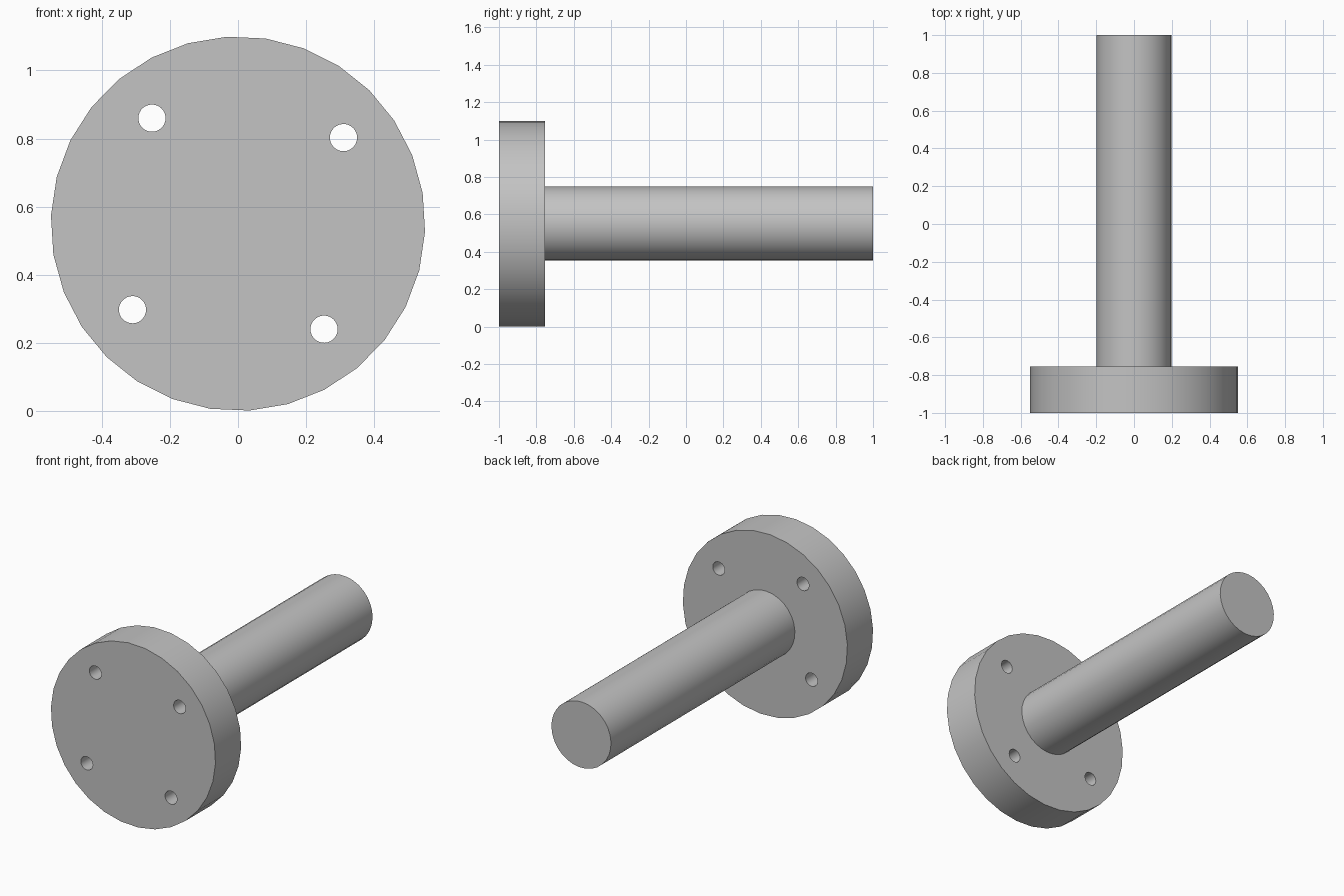
import bpy
from math import radians, cos, sin

default = bpy.data.objects.get("Cube")
if default:
    bpy.data.objects.remove(default, do_unlink=True)

AXIS_Z = 0.55
FRONT, SHOULDER, BACK = -1.0, -0.755, 1.0

grey = bpy.data.materials.new("plain_grey")
grey.use_nodes = True
grey.diffuse_color = (0.55, 0.55, 0.55, 1)
grey.node_tree.nodes["Principled BSDF"].inputs["Base Color"].default_value = (0.55, 0.55, 0.55, 1)


def rod(name, radius, y0, y1, x=0, z=AXIS_Z, sides=30):
    """Cylinder lying along y, from y0 to y1."""
    bpy.ops.mesh.primitive_cylinder_add(
        vertices=sides, radius=radius, depth=y1 - y0,
        location=(x, (y0 + y1) / 2, z),
        rotation=(radians(90), radians(-3.5), 0))
    obj = bpy.context.object
    obj.name = name
    obj.data.materials.append(grey)
    return obj


def smooth(obj):
    bpy.ops.object.select_all(action='DESELECT')
    obj.select_set(True)
    bpy.context.view_layer.objects.active = obj
    bpy.ops.object.shade_smooth_by_angle(angle=radians(30))


# Round flange
flange = rod("flange", 0.55, FRONT, SHOULDER)

# Four bolt holes drilled through the flange
for i in range(4):
    a = radians(39.2 + 90 * i)
    drill = rod("hole_cutter", 0.04, FRONT - 0.1, SHOULDER + 0.1,
                0.4 * cos(a), AXIS_Z + 0.4 * sin(a))
    drill.hide_render = True
    cut = flange.modifiers.new("bolt_hole", 'BOOLEAN')
    cut.operation = 'DIFFERENCE'
    cut.solver = 'EXACT'
    cut.object = drill
    bpy.context.view_layer.objects.active = flange
    bpy.ops.object.modifier_apply(modifier=cut.name)
    bpy.data.objects.remove(drill, do_unlink=True)
smooth(flange)

# Shaft standing out from the back of the flange
shaft = rod("shaft", 0.199, SHOULDER, BACK, z=AXIS_Z + 0.002)
smooth(shaft)
